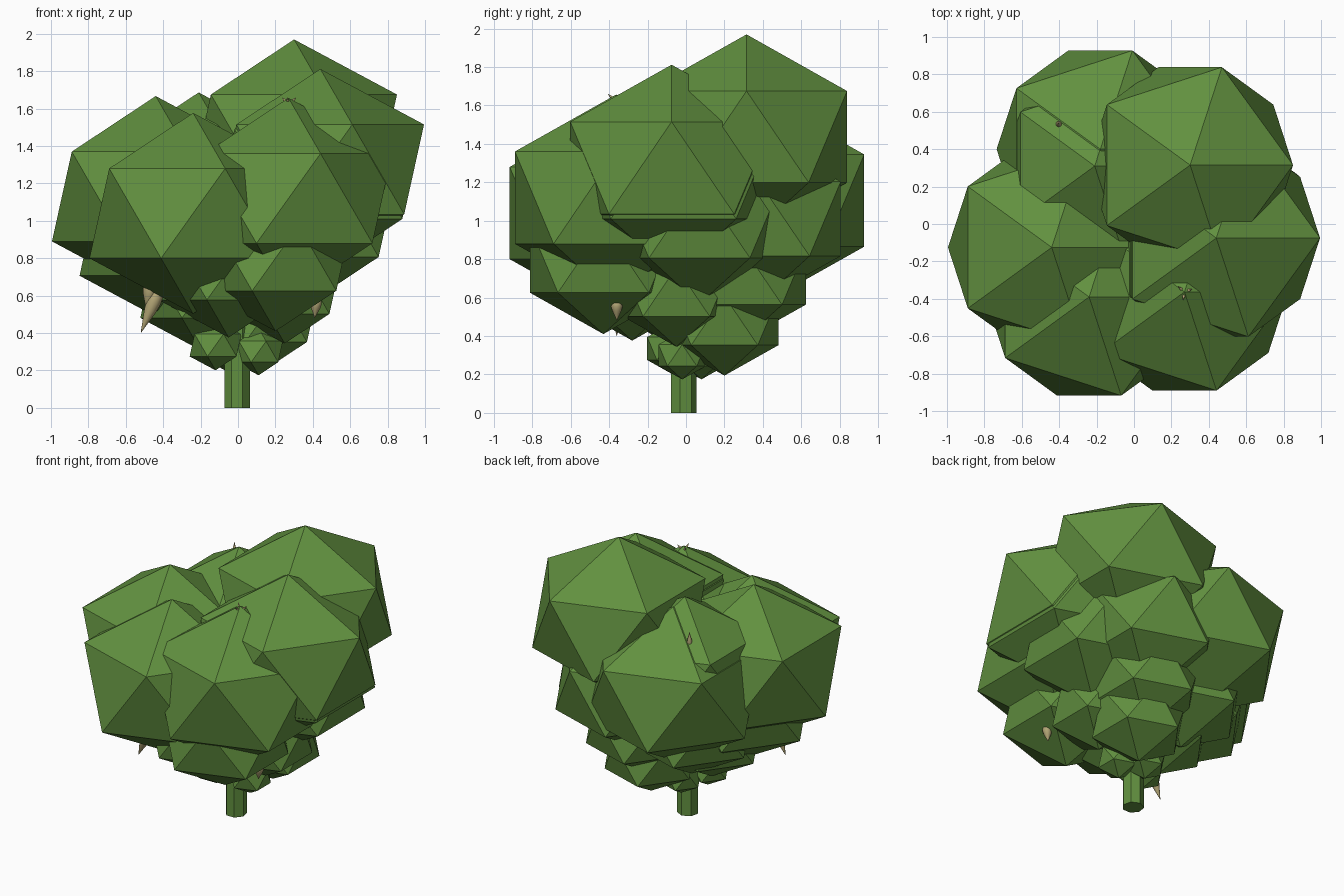
import bpy, math
from mathutils import Vector

if "Cube" in bpy.data.objects:
    bpy.data.objects.remove(bpy.data.objects["Cube"])


def material(name, rgb):
    m = bpy.data.materials.new(name)
    m.diffuse_color = (*rgb, 1)
    m.use_nodes = True
    m.node_tree.nodes["Principled BSDF"].inputs["Base Color"].default_value = m.diffuse_color
    return m


GREEN = material("leaf green", (0.12, 0.28, 0.05))
TAN = material("pod tan", (0.45, 0.38, 0.18))


def clump(name, x, y, z, r):
    """Slightly flattened, faceted ball of leaves."""
    bpy.ops.mesh.primitive_ico_sphere_add(subdivisions=1, radius=1, location=(x, y, z))
    ob = bpy.context.object
    ob.name = name
    ob.scale = (r, r, r * 0.866)
    ob.data.materials.append(GREEN)


def pod(name, top, tip, r):
    """Smooth seed pod, round at the top and pointed at the tip."""
    top, tip = Vector(top), Vector(tip)
    bpy.ops.mesh.primitive_uv_sphere_add(segments=12, ring_count=8, radius=1)
    ob = bpy.context.object
    ob.name = name
    half = (top - tip).length / 2
    for v in ob.data.vertices:
        taper = 0.55 + 0.45 * v.co.z
        v.co = (v.co.x * r * taper * 1.3, v.co.y * r * taper * 1.3, v.co.z * half)
    ob.location = (top + tip) / 2
    ob.rotation_euler = (top - tip).to_track_quat('Z', 'Y').to_euler()
    ob.data.materials.append(TAN)
    bpy.ops.object.shade_smooth()


# Trunk
bpy.ops.mesh.primitive_cylinder_add(vertices=7, radius=0.07, depth=0.6,
                                    location=(-0.005, -0.015, 0.3))
trunk = bpy.context.object
trunk.name = "trunk"
trunk.data.materials.append(GREEN)

# Large crown clumps
for i, c in enumerate([
    (0.30, 0.315, 1.437, 0.615),
    (-0.44, -0.125, 1.13, 0.62),
    (-0.24, -0.39, 1.04, 0.62),
    (0.27, -0.363, 1.12, 0.62),
    (0.44, -0.075, 1.275, 0.62),
    (0.43, -0.065, 1.25, 0.62),
    (-0.18, 0.40, 1.105, 0.62),
    (-0.21, 0.31, 1.21, 0.55),
]):
    clump(f"crown_clump_{i + 1}", *c)

# Middle clumps narrowing towards the trunk
for i, c in enumerate([
    (0.39, 0.07, 1.00, 0.50),
    (0.20, 0.38, 1.01, 0.50),
    (-0.40, -0.05, 0.90, 0.50),
    (0.20, -0.43, 0.80, 0.45),
    (-0.05, -0.28, 0.74, 0.42),
    (-0.20, 0.22, 0.80, 0.45),
    (0.15, 0.30, 0.71, 0.38),
    (0.25, -0.05, 0.63, 0.33),
    (-0.20, 0.00, 0.62, 0.36),
    (0.13, 0.20, 0.48, 0.33),
]):
    clump(f"middle_clump_{i + 1}", *c)

# Small clumps around the top of the trunk
for i, c in enumerate([
    (0.11, -0.02, 0.30, 0.145),
    (-0.12, -0.07, 0.335, 0.155),
    (-0.02, 0.08, 0.30, 0.145),
]):
    clump(f"low_clump_{i + 1}", *c)

# Hanging seed pods
pod("pod_left_upper", (-0.46, -0.36, 0.68), (-0.49, -0.36, 0.52), 0.045)
pod("pod_left_lower", (-0.42, -0.36, 0.64), (-0.52, -0.36, 0.40), 0.045)
pod("pod_right", (0.42, -0.36, 0.59), (0.41, -0.36, 0.48), 0.035)

# Pod tips poking out of the crown
for k in range(3):
    a = math.radians(120 * k + 20)
    pod(f"top_tip_{k + 1}", (0.27, -0.363, 1.62),
        (0.27 + 0.045 * math.cos(a), -0.363 + 0.045 * math.sin(a), 1.66), 0.012)
pod("back_tip", (-0.40, 0.53, 1.46), (-0.405, 0.54, 1.58), 0.02)
